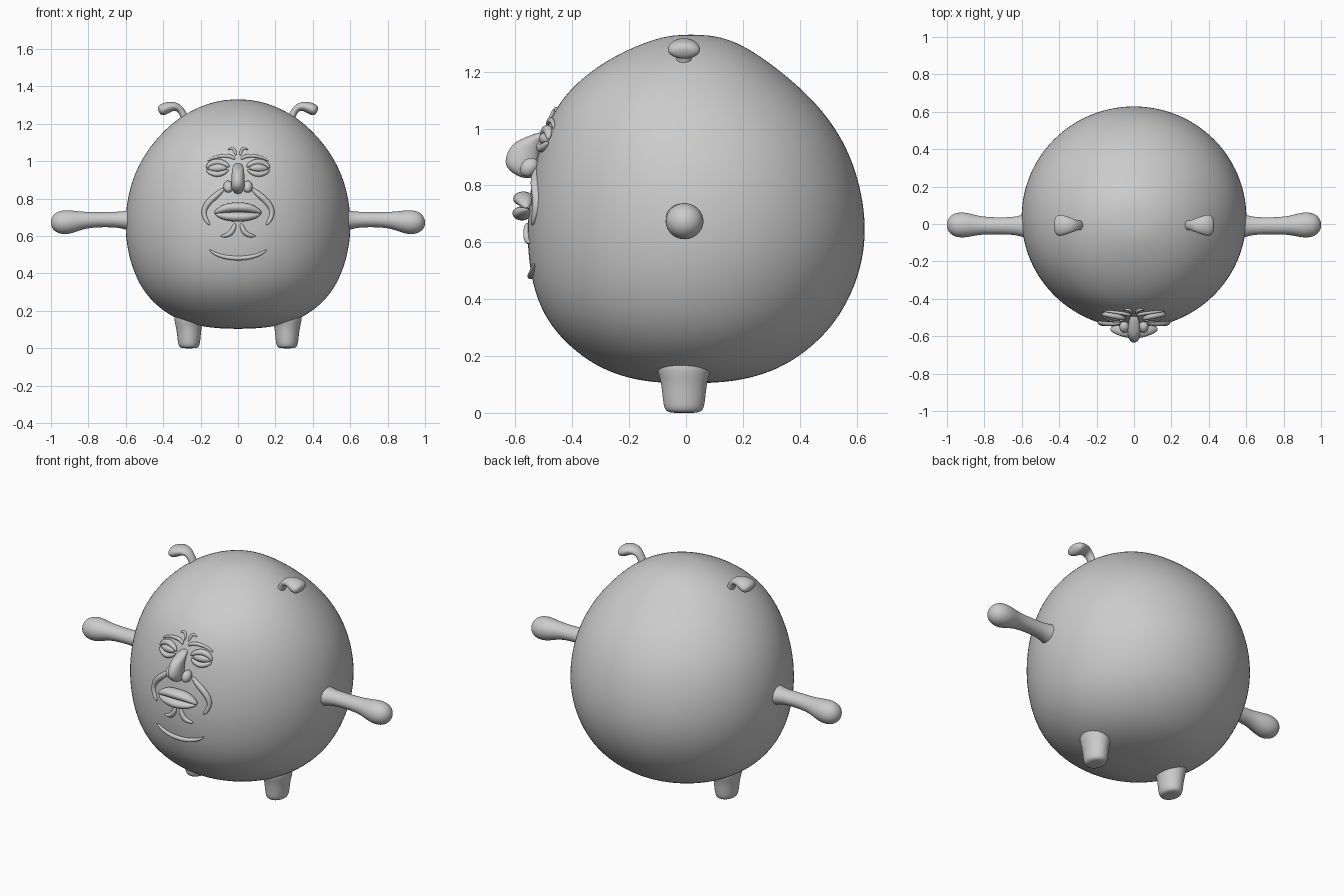
import bpy, bmesh, math
from mathutils import Vector

Y = Vector((0, 1, 0))


def loft(name, pts, sides=16, mirror=False, levels=2):
    """Skin rings along a path; each point is (x, y, z, in-plane radius, y radius)."""
    bm = bmesh.new()
    cs = [Vector(p[:3]) for p in pts]
    rings = []
    for i, p in enumerate(pts):
        t = cs[min(i + 1, len(cs) - 1)] - cs[max(i - 1, 0)]
        u = t.cross(Y).normalized()
        ring = []
        for k in range(sides):
            a = 2 * math.pi * k / sides
            ring.append(bm.verts.new(cs[i] + u * p[3] * math.cos(a) + Y * p[4] * math.sin(a)))
        rings.append(ring)
    for a, b in zip(rings, rings[1:]):
        for k in range(sides):
            j = (k + 1) % sides
            bm.faces.new((a[k], a[j], b[j], b[k]))
    bm.faces.new(rings[0][::-1])
    bm.faces.new(rings[-1])
    bmesh.ops.recalc_face_normals(bm, faces=bm.faces)
    for f in bm.faces:
        f.smooth = True
    me = bpy.data.meshes.new(name)
    bm.to_mesh(me)
    bm.free()
    ob = bpy.data.objects.new(name, me)
    bpy.context.collection.objects.link(ob)
    if mirror:
        ob.modifiers.new("mirror", 'MIRROR').use_mirror_merge = False
    sub = ob.modifiers.new("smooth", 'SUBSURF')
    sub.levels = sub.render_levels = levels
    return ob


# Body profile: z, half width, front y, back y
BODY = [(.104, .05, -.05, .06), (.11, .15, -.14, .16), (.128, .25, -.225, .25),
        (.165, .35, -.32, .35), (.235, .448, -.415, .45), (.32, .518, -.49, .53),
        (.42, .565, -.535, .587), (.53, .596, -.557, .625), (.66, .609, -.564, .638),
        (.80, .596, -.55, .617), (.93, .559, -.52, .572), (1.04, .5, -.48, .503),
        (1.13, .43, -.42, .42), (1.21, .347, -.328, .325), (1.27, .255, -.225, .24),
        (1.313, .15, -.12, .16), (1.331, .055, -.04, .075)]
loft("body", [(0, (f + b) / 2, z, w, (b - f) / 2) for z, w, f, b in BODY], 32)


def front_y(x, z):
    """Front surface of the body at x, z."""
    for a, b in zip(BODY, BODY[1:]):
        if a[0] <= z <= b[0]:
            s = (z - a[0]) / (b[0] - a[0])
            w, f, k = (a[i] + (b[i] - a[i]) * s for i in (1, 2, 3))
            return (f + k) / 2 - (k - f) / 2 * math.sqrt(max(0, 1 - (x / w) ** 2))
    return 0


def stroke(name, pts, out=0.0, depth=1.0, mirror=True):
    """Raised fold lying on the face; points are (x, z, radius)."""
    loft(name, [(x, front_y(x, z) - out, z, r, r * depth) for x, z, r in pts], 10, mirror)


# Arms with ball hands
loft("arm", [(.5, -.01, .685, .06, .065), (.585, -.01, .685, .057, .066), (.615, -.01, .686, .047, .054),
             (.66, -.01, .688, .042, .047), (.74, -.01, .688, .041, .046), (.82, -.008, .685, .045, .049),
             (.87, -.006, .679, .058, .062), (.92, -.005, .674, .068, .071), (.965, -.005, .672, .06, .063),
             (.99, -.005, .671, .038, .04), (1.001, -.005, .671, .012, .012)], mirror=True)

# Stubby legs
loft("leg", [(.262, -.007, 0, .02, .025), (.262, -.007, .001, .046, .058), (.262, -.007, .016, .06, .073),
             (.262, -.007, .07, .064, .078), (.263, -.007, .12, .071, .085),
             (.264, -.007, .15, .084, .098), (.25, -.007, .2, .08, .1)], mirror=True)

# Curled ears
loft("ear", [(.27, -.007, 1.19, .024, .03), (.286, -.007, 1.235, .021, .026), (.302, -.007, 1.27, .019, .026),
             (.325, -.007, 1.292, .022, .036), (.358, -.007, 1.294, .028, .048), (.392, -.007, 1.281, .033, .06),
             (.413, -.007, 1.27, .031, .056), (.424, -.007, 1.265, .014, .03)], mirror=True)

# Nose and nostrils
loft("nose", [(0, -.49, .99, .015, .02), (0, -.525, .972, .029, .035), (0, -.56, .95, .034, .052),
              (0, -.578, .90, .036, .06), (0, -.578, .865, .037, .058), (0, -.565, .838, .029, .04),
              (0, -.555, .825, .01, .015)])
stroke("nostril", [(.045, .895, .01), (.05, .885, .024), (.053, .865, .03), (.05, .842, .024),
                   (.047, .832, .008)], .018, 1.2, True)

# Eyes, lids and brows
stroke("eyeball", [(.06, .965, .006), (.075, .965, .018), (.11, .965, .026), (.145, .962, .018),
                   (.16, .96, .006)], -.002)
stroke("upper_lid", [(.045, .968, .005), (.065, .987, .016), (.11, 1.0, .02), (.15, .988, .017),
                     (.172, .962, .006)], .004)
stroke("lower_lid", [(.05, .955, .005), (.075, .938, .014), (.11, .928, .017), (.15, .938, .014),
                     (.17, .955, .005)], .002)
stroke("brow", [(.015, 1.01, .008), (.04, 1.03, .012), (.09, 1.03, .01), (.14, 1.018, .008),
                (.165, 1.0, .004)], -.003)
stroke("frown_line", [(.012, 1.03, .005), (.015, 1.055, .01), (.03, 1.075, .009), (.055, 1.06, .004)], -.002)

# Lips
stroke("upper_lip", [(-.128, .722, .006), (-.10, .738, .018), (-.05, .754, .028), (0, .753, .027),
                     (.05, .754, .028), (.10, .738, .018), (.128, .722, .006)], .018, 1.4, False)
stroke("lower_lip", [(-.122, .718, .006), (-.09, .708, .018), (-.045, .703, .025), (0, .701, .027),
                     (.045, .703, .025), (.09, .708, .018), (.122, .718, .006)], .018, 1.35, False)

# Cheek folds, chin folds and chin crease
stroke("cheek_fold", [(.07, .86, .005), (.10, .83, .017), (.145, .795, .019), (.178, .755, .017),
                      (.185, .715, .014), (.165, .675, .012), (.15, .66, .004)], -.004)
stroke("chin_fold", [(.015, .67, .005), (.022, .645, .014), (.035, .618, .016), (.06, .602, .013),
                     (.095, .6, .005)], -.003)
stroke("chin_crease", [(-.155, .528, .004), (-.125, .505, .009), (-.07, .486, .012), (0, .48, .013),
                       (.07, .486, .012), (.125, .505, .009), (.155, .528, .004)], 0, 1.0, False)
